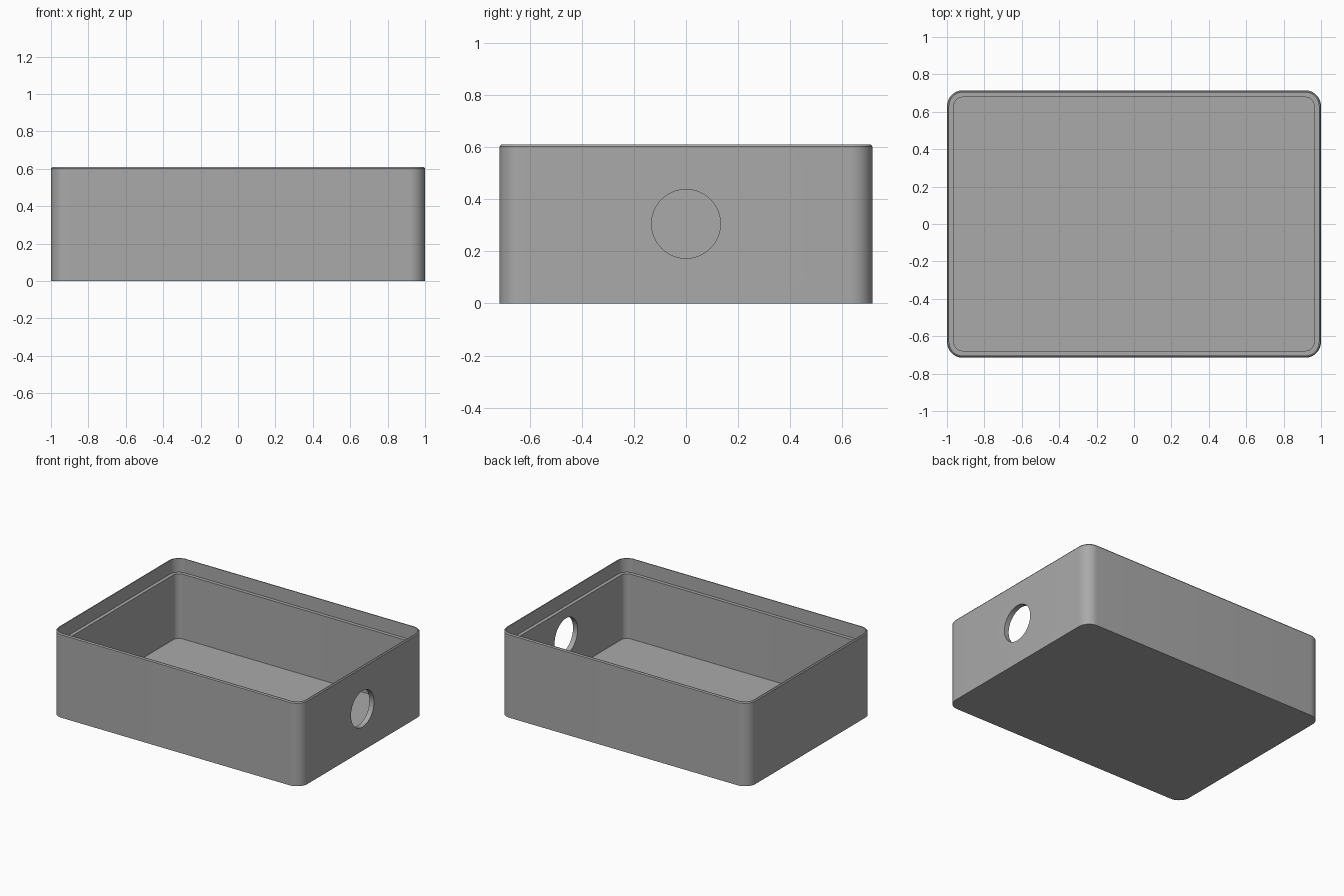
import bpy, bmesh
from math import cos, sin, pi, radians

cube = bpy.data.objects.get("Cube")
if cube:
    bpy.data.objects.remove(cube, do_unlink=True)

HALF_X, HALF_Y, HEIGHT = 1.0, 0.715, 0.61
CORNER, STEPS = 0.085, 12
WALL, LIP, LEDGE_Z, FLOOR_Z = 0.037, 0.012, 0.51, 0.04

grey = bpy.data.materials.new("plain_grey")
grey.use_nodes = True
colour = (0.4, 0.4, 0.4, 1)
grey.diffuse_color = colour
grey.node_tree.nodes["Principled BSDF"].inputs["Base Color"].default_value = colour


def rounded_ring(bm, inset, z):
    """Rounded rectangle of vertices, moved inward by inset."""
    cx, cy, r = HALF_X - CORNER, HALF_Y - CORNER, CORNER - inset
    ring = []
    for quarter, (sx, sy) in enumerate([(1, 1), (-1, 1), (-1, -1), (1, -1)]):
        for i in range(STEPS + 1):
            a = (quarter + i / STEPS) * pi / 2
            ring.append(bm.verts.new((sx * cx + r * cos(a), sy * cy + r * sin(a), z)))
    return ring


# Box shell: outer wall, bevelled rim, lip, ledge, inner wall, floor
profile = [(0, 0), (0, HEIGHT - 0.008), (0.006, HEIGHT), (LIP, HEIGHT),
           (LIP, LEDGE_Z), (WALL, LEDGE_Z), (WALL, FLOOR_Z)]
bm = bmesh.new()
rings = [rounded_ring(bm, inset, z) for inset, z in profile]
for low, high in zip(rings, rings[1:]):
    for i in range(len(low)):
        j = (i + 1) % len(low)
        bm.faces.new((low[i], low[j], high[j], high[i]))
bm.faces.new(rings[0][::-1])
bm.faces.new(rings[-1])
mesh = bpy.data.meshes.new("open_box")
bm.to_mesh(mesh)
bm.free()
box = bpy.data.objects.new("open_box", mesh)
bpy.context.collection.objects.link(box)
mesh.materials.append(grey)

# Round port through the left wall
bpy.ops.mesh.primitive_cylinder_add(vertices=64, radius=0.132, depth=0.3,
                                    location=(HALF_X, 0, HEIGHT / 2),
                                    rotation=(0, pi / 2, 0))
cutter = bpy.context.object
cutter.name = "port_cutter"
cutter.hide_render = True
cutter.data.materials.append(grey)
port = box.modifiers.new("port", "BOOLEAN")
port.operation, port.solver, port.object = "DIFFERENCE", "EXACT", cutter

bpy.ops.object.select_all(action="DESELECT")
box.select_set(True)
bpy.context.view_layer.objects.active = box
bpy.ops.object.modifier_apply(modifier=port.name)
bpy.data.objects.remove(cutter, do_unlink=True)
bpy.ops.object.shade_smooth_by_angle(angle=radians(30))
